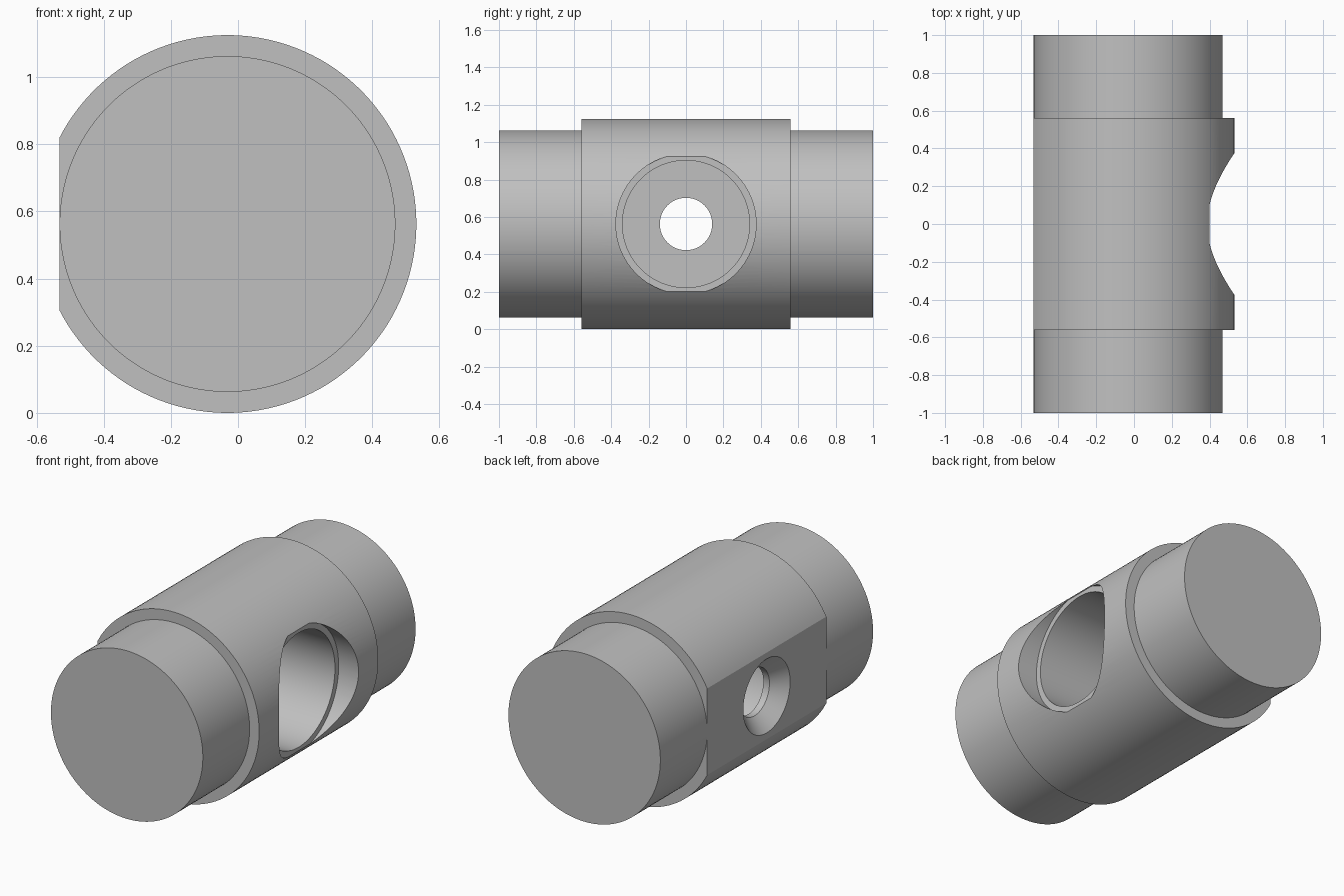
import bpy
import math
from mathutils import Vector

SEGMENTS = 128
AXIS_X, AXIS_Z = -0.0313, 0.5625   # centre line of the barrel
FLAT_X = -0.5313                   # milled flat on the collar

cube = bpy.data.objects.get("Cube")
if cube:
    bpy.data.objects.remove(cube, do_unlink=True)

steel = bpy.data.materials.new("plain_grey")
steel.use_nodes = True
grey = (0.53, 0.53, 0.53, 1)
steel.diffuse_color = grey
steel.node_tree.nodes["Principled BSDF"].inputs["Base Color"].default_value = grey


def turned(name, profile, axis, u, v, origin):
    """Solid of revolution from (position along axis, radius) pairs."""
    axis, u, v, origin = map(Vector, (axis, u, v, origin))
    verts, faces = [], []
    for along, radius in profile:
        for i in range(SEGMENTS):
            a = math.tau * (i + 0.5) / SEGMENTS
            verts.append(origin + axis * along + (u * math.cos(a) + v * math.sin(a)) * radius)
    for r in range(len(profile) - 1):
        for i in range(SEGMENTS):
            j = (i + 1) % SEGMENTS
            b = r * SEGMENTS
            faces.append((b + i, b + j, b + SEGMENTS + j, b + SEGMENTS + i))
    faces.append(tuple(reversed(range(SEGMENTS))))
    faces.append(tuple(range(len(verts) - SEGMENTS, len(verts))))
    mesh = bpy.data.meshes.new(name)
    mesh.from_pydata(verts, [], faces)
    mesh.materials.append(steel)
    obj = bpy.data.objects.new(name, mesh)
    bpy.context.collection.objects.link(obj)
    return obj


def cut(target, cutter):
    """Subtract the cutter from the target and discard it."""
    cutter.hide_render = True
    mod = target.modifiers.new("cut", 'BOOLEAN')
    mod.operation = 'DIFFERENCE'
    mod.solver = 'EXACT'
    mod.object = cutter
    bpy.context.view_layer.objects.active = target
    bpy.ops.object.modifier_apply(modifier=mod.name)
    bpy.data.objects.remove(cutter, do_unlink=True)


# Barrel with a wider collar in the middle
barrel = turned("barrel", [(-1, 0.5), (-0.56, 0.5), (-0.56, 0.5625),
                           (0.56, 0.5625), (0.56, 0.5), (1, 0.5)],
                (0, 1, 0), (0, 0, 1), (1, 0, 0), (AXIS_X, 0, AXIS_Z))

# Flat along one side of the collar
bpy.ops.mesh.primitive_cube_add(size=1, location=(FLAT_X - 0.5, 0, AXIS_Z))
flat_cutter = bpy.context.object
flat_cutter.scale = (1, 1.3, 2)
bpy.context.view_layer.update()
cut(barrel, flat_cutter)

# Stepped pocket, through hole and countersink in one turned cutter
cut(barrel, turned("bore_cutter", [(FLAT_X - 0.02, 0.24), (FLAT_X + 0.08, 0.14),
                                   (FLAT_X + 0.12, 0.14), (FLAT_X + 0.12, 0.34),
                                   (0.4, 0.34), (0.4, 0.375), (0.8, 0.375)],
                   (1, 0, 0), (0, 1, 0), (0, 0, 1), (0, 0, AXIS_Z)))

# Smooth turned surfaces, keep machined edges crisp
bpy.ops.object.select_all(action='DESELECT')
barrel.select_set(True)
bpy.context.view_layer.objects.active = barrel
bpy.ops.object.shade_smooth_by_angle(angle=math.radians(25))
